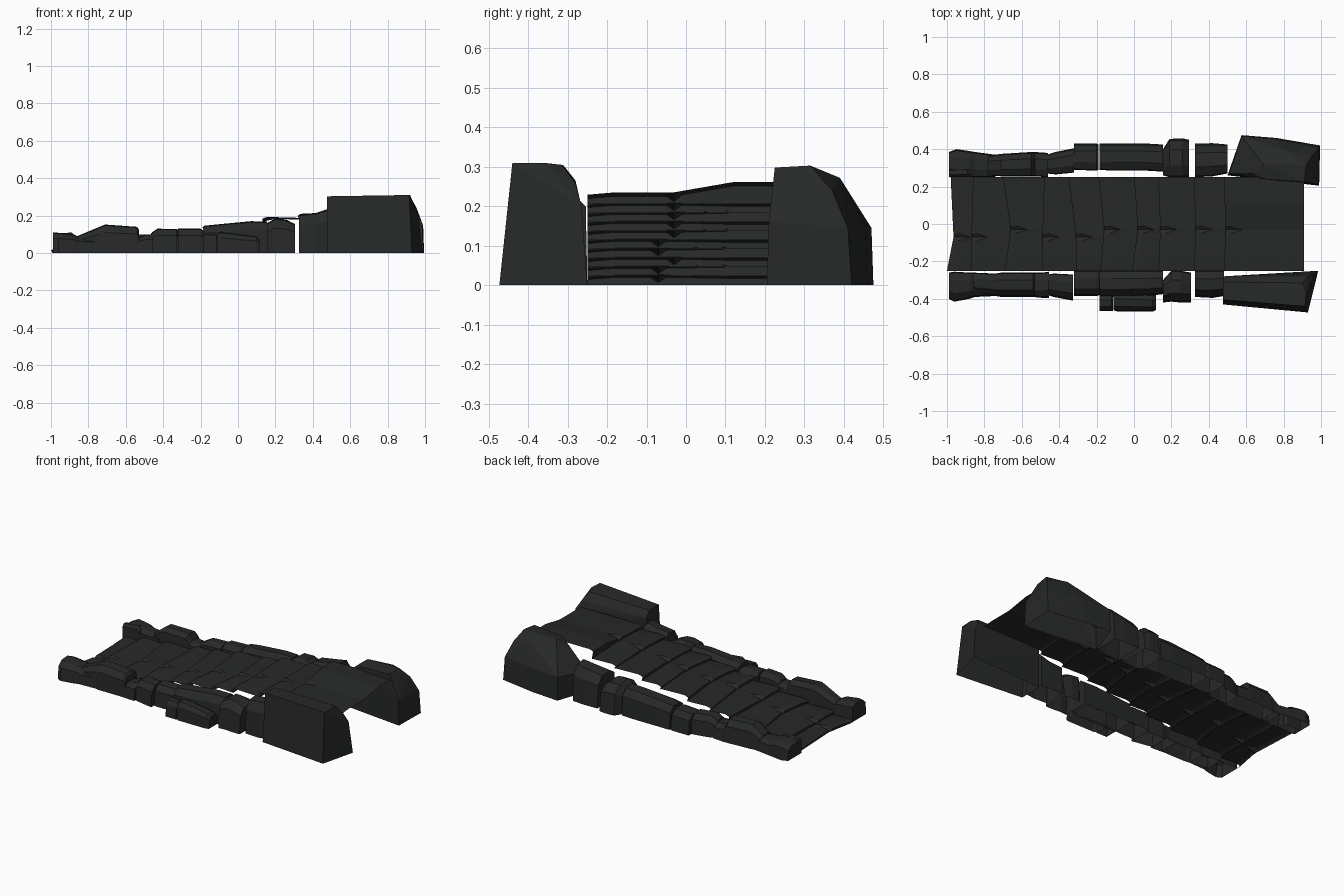
import bpy, bmesh
from mathutils import Vector

stone = bpy.data.materials.new("dark_stone")
stone.diffuse_color = (0.02, 0.022, 0.021, 1)


def finish(name, bm, recalc=True):
    if recalc:
        bmesh.ops.recalc_face_normals(bm, faces=bm.faces)
    me = bpy.data.meshes.new(name)
    bm.to_mesh(me)
    bm.free()
    me.materials.append(stone)
    ob = bpy.data.objects.new(name, me)
    bpy.context.collection.objects.link(ob)


def loft(name, rows, caps=False, recalc=True):
    """Skin a list of equal-length point rows."""
    bm = bmesh.new()
    vs = [[bm.verts.new(p) for p in r] for r in rows]
    for a, b in zip(vs, vs[1:]):
        for i in range(len(a) - 1):
            bm.faces.new((a[i], b[i], b[i + 1], a[i + 1]))
    if caps:
        bm.faces.new(vs[0])
        bm.faces.new(vs[-1])
    finish(name, bm, recalc)


def rock(name, *sections):
    """Chamfered kerb stone, open below; section = x, inner y, outer y, height."""
    rows = []
    for x, yi, yo, z in sections:
        rows.append([(x, yi + (yo - yi) * t, z * h) for t, h in
                     ((0, 0), (0.03, 0.85), (0.3, 1), (0.72, 0.97), (0.95, 0.72), (1, 0))])
    loft(name, rows, caps=True)


def boulder(name, pts):
    """Convex boulder, open below."""
    bm = bmesh.new()
    for p in pts:
        bm.verts.new(p)
    bmesh.ops.convex_hull(bm, input=bm.verts)
    bmesh.ops.dissolve_limit(bm, angle_limit=0.03, verts=bm.verts, edges=bm.edges)
    base = [f for f in bm.faces if all(v.co.z < 0.001 for v in f.verts)]
    bmesh.ops.delete(bm, geom=base, context='FACES_ONLY')
    finish(name, bm)


# Stair treads: front edge x at right, middle and left of each step
edges = [(-1.0, -.965, -.98), (-.87, -.87, -.86), (-.69, -.66, -.70), (-.49, -.49, -.48),
         (-.31, -.31, -.35), (-.18, -.16, -.19), (-.01, .02, 0), (.13, .14, .13),
         (.32, .33, .32), (.48, .49, .48), (.91, .91, .91)]


def edge_x(k, y, ym):
    a, m, b = edges[k]
    return a + (m - a) * (y + .25) / (ym + .25) if y < ym else m + (b - m) * (y - ym) / (.25 - ym)


for k in range(10):
    ym = -.07 if k in (0, 1, 3, 4) else -.03
    ym2 = -.07 if k + 1 in (0, 1, 3, 4) else -.03
    z = .03 + .0228 * k
    rows = []
    for y in (-.25, -.18, ym - .02, ym, ym + .02, .12, .25):
        x0, x1 = edge_x(k, y, ym), edge_x(k + 1, y, ym2)
        notch = abs(y - ym) < .001
        lift = -.006 if y == -.25 else 0
        if k == 9:                                   # top landing is skewed
            lift += max(0, min(.026, (y + .03) * .18))
        elif y > 0:
            lift += .003 * (1 if k % 2 else -1)
        top = z + lift
        front = top - (.018 if notch else .004)
        low = 0 if k == 0 else z - .03
        rows.append([(x0 + .008, y, low), (x0, y, front - .006), (x0 + .012, y, front),
                     (x0 + (.09 if notch else .03), y, top),
                     (x1 + (.012 if k < 9 else 0), y, top - (.005 if k < 9 else 0))])
    loft("step_%d" % (k + 1), [r[::-1] for r in rows[::-1]], recalc=False)

# Right-hand kerb stones (-y)
rock("right_kerb_1", (-.99, -.26, -.40, .11), (-.96, -.255, -.415, .108), (-.88, -.26, -.40, .10),
     (-.85, -.26, -.39, .085), (-.74, -.27, -.385, .08))
rock("right_kerb_2", (-.86, -.26, -.37, .09), (-.74, -.265, -.385, .14), (-.71, -.26, -.39, .152),
     (-.54, -.26, -.39, .14), (-.53, -.26, -.385, .125))
rock("right_kerb_3", (-.54, -.26, -.39, .08), (-.49, -.26, -.395, .10), (-.455, -.255, -.395, .10))
rock("right_kerb_4", (-.46, -.27, -.38, .11), (-.43, -.265, -.39, .13), (-.325, -.27, -.41, .128))
rock("right_kerb_5", (-.32, -.25, -.385, .13), (-.2, -.25, -.385, .13), (-.185, -.25, -.38, .12))
rock("right_kerb_6", (-.185, -.25, -.39, .145), (-.12, -.25, -.39, .152), (.07, -.25, -.385, .17),
     (.155, -.25, -.375, .168))
rock("right_outer_1", (-.185, -.38, -.465, .10), (-.12, -.38, -.465, .10), (-.112, -.38, -.465, .09))
rock("right_outer_2", (-.11, -.37, -.46, .105), (-.09, -.37, -.468, .112), (.10, -.38, -.468, .088),
     (.118, -.38, -.46, .07))
rock("right_kerb_7", (.155, -.30, -.42, .16), (.2, -.25, -.415, .185), (.25, -.25, -.42, .18),
     (.305, -.26, -.42, .155))
rock("right_kerb_8", (.325, -.25, -.39, .205), (.42, -.25, -.395, .215), (.48, -.25, -.385, .235))
boulder("right_end_boulder", [
    (.475, -.28, 0), (.475, -.43, 0), (.93, -.473, 0), (.985, -.25, 0),
    (.475, -.405, .303), (.915, -.44, .31), (.475, -.31, .303), (.475, -.28, .265),
    (.90, -.315, .305), (.93, -.28, .258), (.965, -.265, .20), (.92, -.36, .31)])

# Left-hand kerb stones (+y)
rock("left_kerb_1", (-.99, .26, .385, .085), (-.95, .25, .40, .105), (-.88, .25, .39, .10),
     (-.85, .25, .385, .085), (-.74, .25, .37, .08))
rock("left_inner_1", (-.99, .25, .30, .10), (-.89, .25, .305, .11), (-.87, .25, .295, .09))
rock("left_kerb_2", (-.78, .26, .365, .09), (-.71, .255, .375, .145), (-.55, .255, .385, .14),
     (-.53, .255, .385, .10), (-.46, .25, .38, .095))
rock("left_kerb_3", (-.465, .27, .37, .105), (-.42, .265, .385, .13), (-.32, .275, .405, .125))
rock("left_kerb_4", (-.32, .29, .43, .125), (-.2, .285, .43, .13), (-.19, .29, .425, .12))
rock("left_kerb_5", (-.185, .29, .43, .14), (-.12, .285, .43, .15), (.07, .285, .43, .165),
     (.155, .28, .425, .165))
rock("left_kerb_6", (.155, .26, .40, .15), (.19, .25, .455, .18), (.26, .25, .458, .18),
     (.295, .25, .45, .155))
rock("left_kerb_7", (.325, .25, .43, .195), (.42, .255, .432, .21), (.5, .27, .425, .225))
boulder("left_end_boulder", [
    (.50, .26, 0), (.575, .475, 0), (.76, .46, 0), (.995, .42, 0), (.99, .205, 0),
    (.51, .27, .13), (.575, .47, .145), (.76, .455, .15), (.99, .41, .145), (.985, .21, .16),
    (.69, .32, .30), (.64, .27, .26), (.82, .39, .272), (.92, .315, .303), (.91, .225, .298),
    (.70, .24, .285), (.955, .37, .24)])
